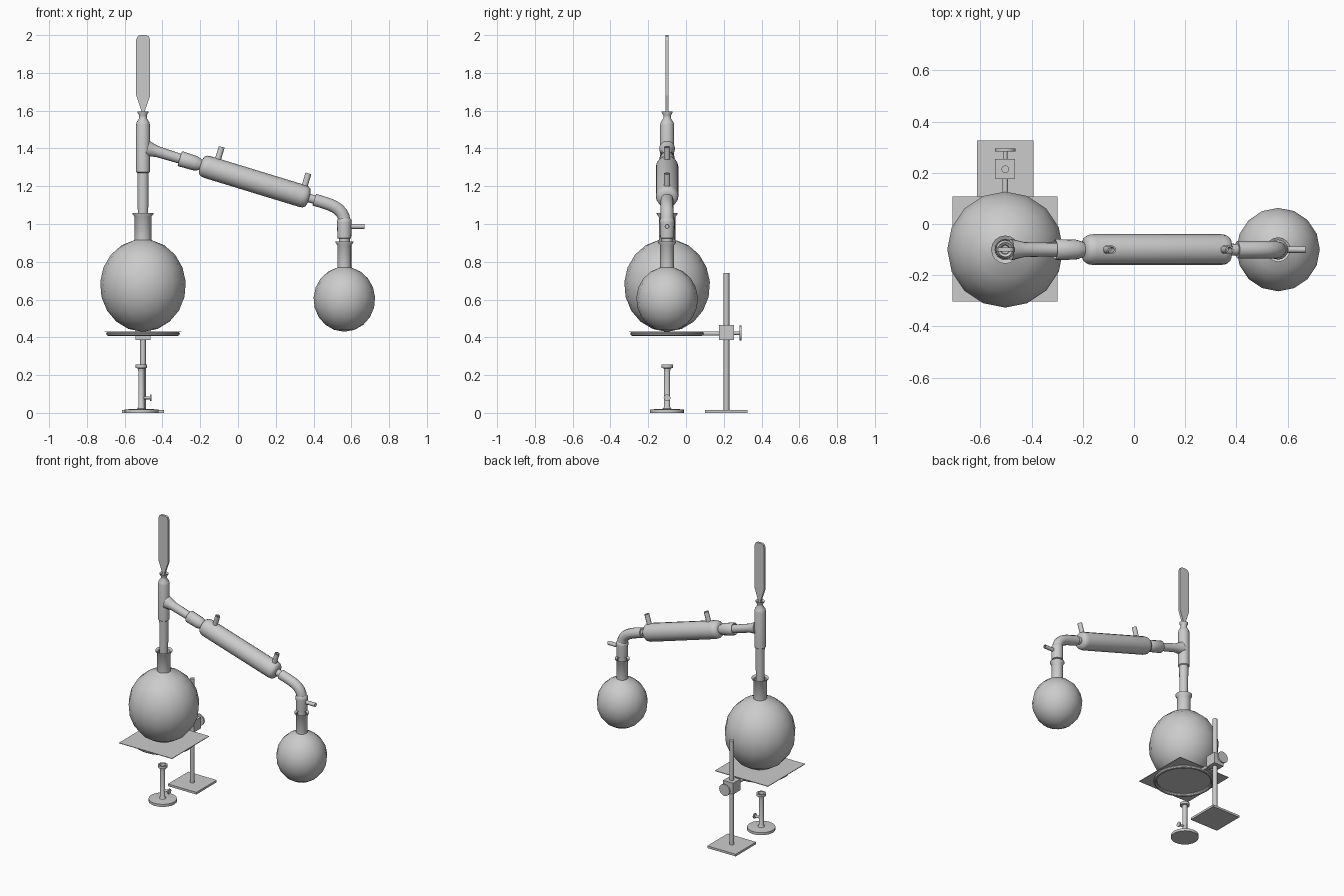
import bpy, bmesh, math
from mathutils import Vector, Matrix

cube = bpy.data.objects.get("Cube")
if cube:
    bpy.data.objects.remove(cube, do_unlink=True)

grey = bpy.data.materials.new("light_grey")
GREY = (0.6, 0.6, 0.6, 1)
grey.use_nodes = True
grey.diffuse_color = GREY
grey.node_tree.nodes["Principled BSDF"].inputs["Base Color"].default_value = GREY

Y = -0.1                                   # plane shared by the glassware
UP = Vector((0, 0, 1))
SLOPE = math.radians(17)
DOWNHILL = Vector((math.cos(SLOPE), 0, -math.sin(SLOPE)))
ACROSS = Vector((math.sin(SLOPE), 0, math.cos(SLOPE)))
ARM = Vector((-0.5, Y, 1.405))             # start of the sloping axis
FLASK_X, RECEIVER_X, BURNER_X, ROD_Y = -0.503, 0.563, -0.512, 0.214


def finish(name, bm, smooth=True):
    bmesh.ops.recalc_face_normals(bm, faces=bm.faces)
    mesh = bpy.data.meshes.new(name)
    bm.to_mesh(mesh)
    bm.free()
    mesh.materials.append(grey)
    obj = bpy.data.objects.new(name, mesh)
    bpy.context.collection.objects.link(obj)
    if smooth:
        shade(obj)
    return obj


def shade(obj):
    bpy.ops.object.select_all(action="DESELECT")
    obj.select_set(True)
    bpy.context.view_layer.objects.active = obj
    bpy.ops.object.shade_smooth_by_angle(angle=math.radians(40))


def lathe(name, profile, origin, axis=UP, sides=16, cap=True):
    """Turn a (radius, distance) profile around an axis."""
    bm = bmesh.new()
    place = Matrix.Translation(origin) @ UP.rotation_difference(axis).to_matrix().to_4x4()
    rings = []
    for r, h in profile:
        rings.append([bm.verts.new(place @ Vector((r * math.cos(a), r * math.sin(a), h)))
                      for a in (math.tau * i / sides for i in range(sides))])
    for low, high in zip(rings, rings[1:]):
        for i in range(sides):
            j = (i + 1) % sides
            bm.faces.new((low[i], low[j], high[j], high[i]))
    if cap:
        bm.faces.new(rings[0])
        bm.faces.new(rings[-1])
    return finish(name, bm)


def rod(name, start, end, r, sides=12):
    span = Vector(end) - Vector(start)
    return lathe(name, [(r, 0), (r, span.length)], Vector(start), span.normalized(), sides)


def box(name, centre, size):
    bm = bmesh.new()
    bmesh.ops.create_cube(bm, size=1)
    bmesh.ops.scale(bm, vec=size, verts=bm.verts)
    bmesh.ops.translate(bm, vec=centre, verts=bm.verts)
    return finish(name, bm, False)


def flask(name, x, centre, radius, half_height, neck, lip, top):
    """Round flask with a straight, open, flared neck."""
    steps = 9
    stop = math.pi - math.asin(neck / radius)
    profile = []
    for i in range(steps + 1):
        a = 0.02 + (stop - 0.02) * i / steps
        profile.append((radius * math.sin(a), centre - half_height * math.cos(a)))
    profile += [(neck, top - 0.02), (lip, top - 0.006), (lip, top),
                (neck * 0.9, top - 0.008), (neck * 0.85, top - 0.1)]
    return lathe(name, profile, Vector((x, Y, 0)))


# Flasks
flask("boiling_flask", FLASK_X, 0.675, 0.227, 0.245, 0.044, 0.055, 1.058)
flask("receiving_flask", RECEIVER_X, 0.602, 0.163, 0.172, 0.037, 0.048, 0.908)

# Still head: vertical column and sloping side arm
lathe("still_head", [(0.026, 0.93), (0.03, 1.27), (0.037, 1.275), (0.037, 1.525),
                     (0.033, 1.54), (0.02, 1.56), (0.02, 1.575), (0.029, 1.59),
                     (0.029, 1.595), (0.018, 1.585), (0.016, 1.54)], Vector((-0.503, Y, 0)))
lathe("side_arm", [(0.042, 0.02), (0.037, 0.042), (0.029, 0.075), (0.026, 0.23)],
      ARM, DOWNHILL)

# Thermometer: flat paddle with rounded top corners and a narrow stem
half = [(0.01, 1.54), (0.01, 1.6), (0.037, 1.68), (0.037, 1.975), (0.03, 1.993), (0.018, 2.0)]
bm = bmesh.new()
outline = half + [(-x, z) for x, z in reversed(half)]
front = bm.faces.new([bm.verts.new((x - 0.502, Y - 0.008, z)) for x, z in outline])
back = bmesh.ops.extrude_face_region(bm, geom=[front])
bmesh.ops.translate(bm, vec=(0, 0.016, 0),
                    verts=[v for v in back["geom"] if isinstance(v, bmesh.types.BMVert)])
finish("thermometer", bm, False)

# Condenser: joint socket, jacket, outlet tube and two hose nipples
lathe("condenser_socket", [(0.025, 0.21), (0.037, 0.2), (0.041, 0.205), (0.039, 0.285),
                           (0.035, 0.3), (0.025, 0.325)], ARM, DOWNHILL)
lathe("condenser_jacket", [(0.03, 0.316), (0.048, 0.322), (0.057, 0.335), (0.06, 0.355),
                           (0.06, 0.88), (0.057, 0.898), (0.048, 0.91), (0.03, 0.916)],
      ARM, DOWNHILL)
lathe("condenser_outlet", [(0.024, 0.9), (0.021, 0.98)], ARM, DOWNHILL)
for label, t in (("upper", 0.395), ("lower", 0.875)):
    base = ARM + DOWNHILL * t + ACROSS * 0.05
    lathe(label + "_hose_nipple", [(0.016, 0), (0.016, 0.074), (0.01, 0.074), (0.01, 0.03)],
          base, ACROSS, 12)

# Bent adapter leading down to the receiver
curve = bpy.data.curves.new("bent_adapter", "CURVE")
curve.dimensions = "3D"
curve.bevel_depth = 0.034
curve.bevel_resolution = 3
curve.resolution_u = 8
curve.use_fill_caps = True
spline = curve.splines.new("BEZIER")
spline.bezier_points.add(1)
ends = ((ARM + DOWNHILL * 0.945, DOWNHILL), (Vector((RECEIVER_X, Y, 1.01)), -UP))
for point, (co, way) in zip(spline.bezier_points, ends):
    point.handle_left_type = point.handle_right_type = "FREE"
    point.co = co
    point.handle_left = co - way * 0.08
    point.handle_right = co + way * 0.08
adapter = bpy.data.objects.new("bent_adapter", curve)
bpy.context.collection.objects.link(adapter)
curve.materials.append(grey)
bpy.ops.object.select_all(action="DESELECT")
adapter.select_set(True)
bpy.context.view_layer.objects.active = adapter
bpy.ops.object.convert(target="MESH")
shade(adapter)
lathe("adapter_outlet", [(0.032, 1.03), (0.039, 1.02), (0.039, 1.008), (0.037, 0.94),
                         (0.036, 0.925), (0.029, 0.922), (0.026, 0.8)],
      Vector((RECEIVER_X, Y, 0)))
lathe("vacuum_nipple", [(0.013, 0), (0.013, 0.107), (0.008, 0.107), (0.008, 0.06)],
      Vector((RECEIVER_X, Y, 0.987)), Vector((1, 0, 0)), 12)

# Ring stand: base, rod, clamp with thumb screw, ring and gauze
box("stand_base", (FLASK_X, ROD_Y, 0.0075), (0.22, 0.225, 0.015))
rod("stand_rod", (FLASK_X, ROD_Y, 0.01), (FLASK_X, ROD_Y, 0.74), 0.015)
box("clamp_block", (FLASK_X, ROD_Y, 0.425), (0.078, 0.078, 0.078))
rod("ring_arm", (FLASK_X, 0.085, 0.42), (FLASK_X, ROD_Y, 0.42), 0.011)
rod("clamp_screw", (FLASK_X, 0.25, 0.422), (FLASK_X, 0.29, 0.422), 0.009)
rod("screw_knob", (FLASK_X, 0.284, 0.422), (FLASK_X, 0.295, 0.422), 0.04, 16)
bm = bmesh.new()
count, sides, major, minor = 32, 8, 0.184, 0.011
loops = []
for i in range(count):
    a = math.tau * i / count
    loops.append([bm.verts.new((FLASK_X + (major + minor * math.cos(b)) * math.cos(a),
                                Y + (major + minor * math.cos(b)) * math.sin(a),
                                0.419 + minor * math.sin(b)))
                  for b in (math.tau * k / sides for k in range(sides))])
for i in range(count):
    one, two = loops[i], loops[(i + 1) % count]
    for k in range(sides):
        m = (k + 1) % sides
        bm.faces.new((one[k], two[k], two[m], one[m]))
finish("support_ring", bm)
box("wire_gauze", (FLASK_X, -0.098, 0.43), (0.41, 0.41, 0.004))

# Burner: foot, barrel with collar, and gas valve
lathe("burner", [(0.09, 0), (0.09, 0.018), (0.022, 0.022), (0.016, 0.032), (0.016, 0.235),
                 (0.031, 0.238), (0.031, 0.255), (0.02, 0.255), (0.016, 0.22)],
      Vector((BURNER_X, Y, 0)), sides=20)
rod("gas_valve", (BURNER_X, Y, 0.08), (-0.462, Y, 0.08), 0.008)
rod("valve_knob", (-0.465, Y, 0.08), (-0.458, Y, 0.08), 0.018, 12)
